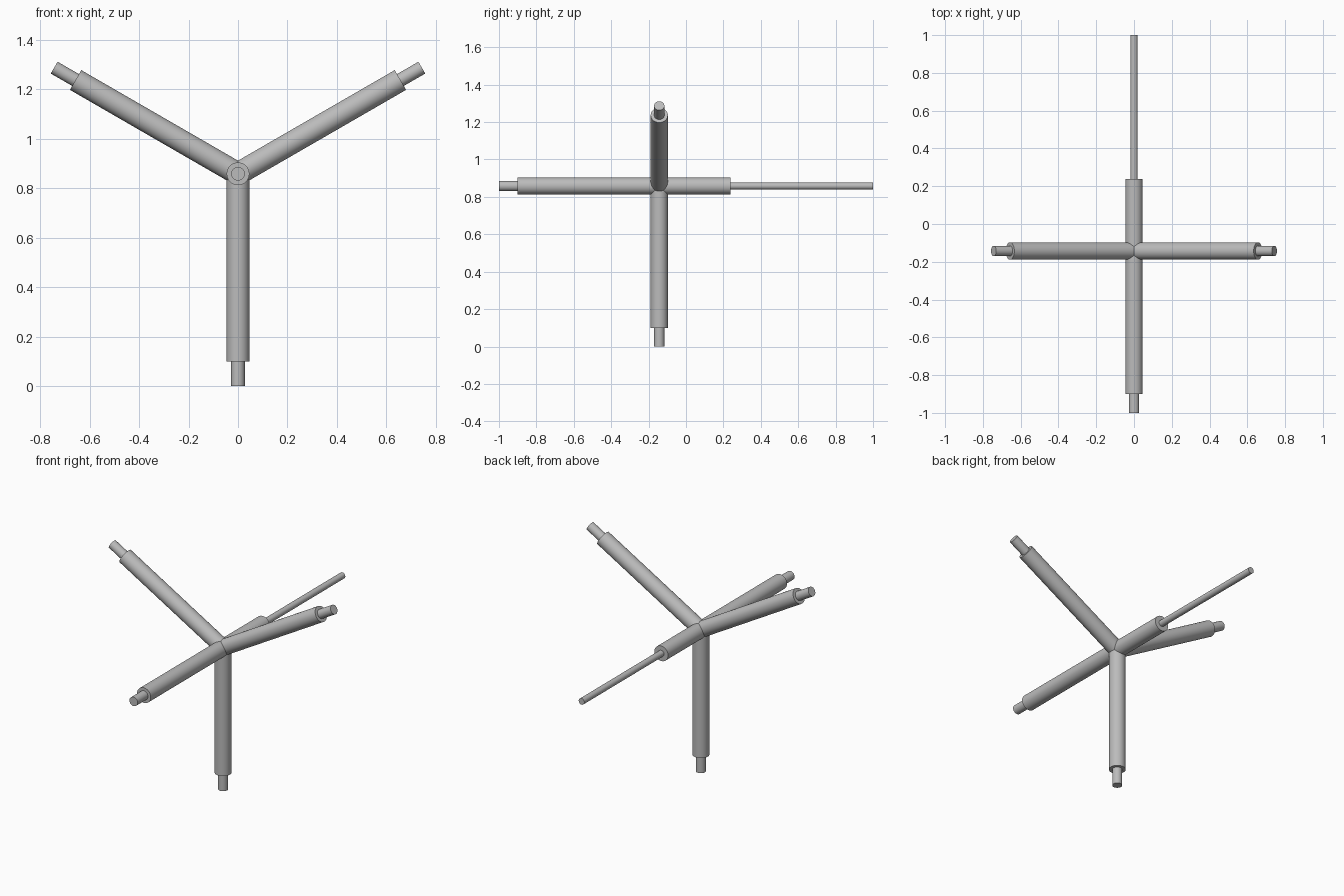
import bpy
import bmesh
from math import cos, sin, pi
from mathutils import Vector

cube = bpy.data.objects.get("Cube")
if cube:
    bpy.data.objects.remove(cube, do_unlink=True)

HUB = Vector((0, -0.143, 0.858))
SIDES = 32
TUBE_R, TIP_R, ROD_R = 0.046, 0.0275, 0.019

metal = bpy.data.materials.new("grey_metal")
metal.use_nodes = True
grey = (0.5, 0.5, 0.5, 1)
metal.diffuse_color = grey
metal.node_tree.nodes["Principled BSDF"].inputs["Base Color"].default_value = grey


def make_arm(name, direction, body, total, tip_r):
    """Stepped tube: a thick body from the hub, then a thin pin at its end."""
    profile = [(TUBE_R, 0), (TUBE_R, body), (tip_r, body), (tip_r, total)]
    bm = bmesh.new()
    rings = [[bm.verts.new((r * cos(2 * pi * i / SIDES), r * sin(2 * pi * i / SIDES), d))
              for i in range(SIDES)] for r, d in profile]
    for low, high in zip(rings, rings[1:]):
        for i in range(SIDES):
            j = (i + 1) % SIDES
            bm.faces.new((low[i], low[j], high[j], high[i]))
    bm.faces.new(rings[0][::-1])
    bm.faces.new(rings[-1])
    mesh = bpy.data.meshes.new(name)
    bm.to_mesh(mesh)
    bm.free()
    mesh.materials.append(metal)
    arm = bpy.data.objects.new(name, mesh)
    bpy.context.collection.objects.link(arm)
    arm.location = HUB
    arm.rotation_mode = 'QUATERNION'
    arm.rotation_quaternion = Vector(direction).to_track_quat('Z', 'Y')
    bpy.ops.object.select_all(action='DESELECT')
    arm.select_set(True)
    bpy.context.view_layer.objects.active = arm
    bpy.ops.object.shade_smooth_by_angle(angle=pi / 6)


# Three spokes at equal angles across the front plane
for name, angle in (("left_arm", pi / 6), ("right_arm", 5 * pi / 6), ("lower_leg", -pi / 2)):
    make_arm(name, (cos(angle), 0, sin(angle)), 0.758, 0.858, TIP_R)

# Forward spoke, and the short rear socket with its long rod
make_arm("front_arm", (0, -1, 0), 0.758, 0.857, TIP_R)
make_arm("rear_rod", (0, 1, 0), 0.38, 1.143, ROD_R)
